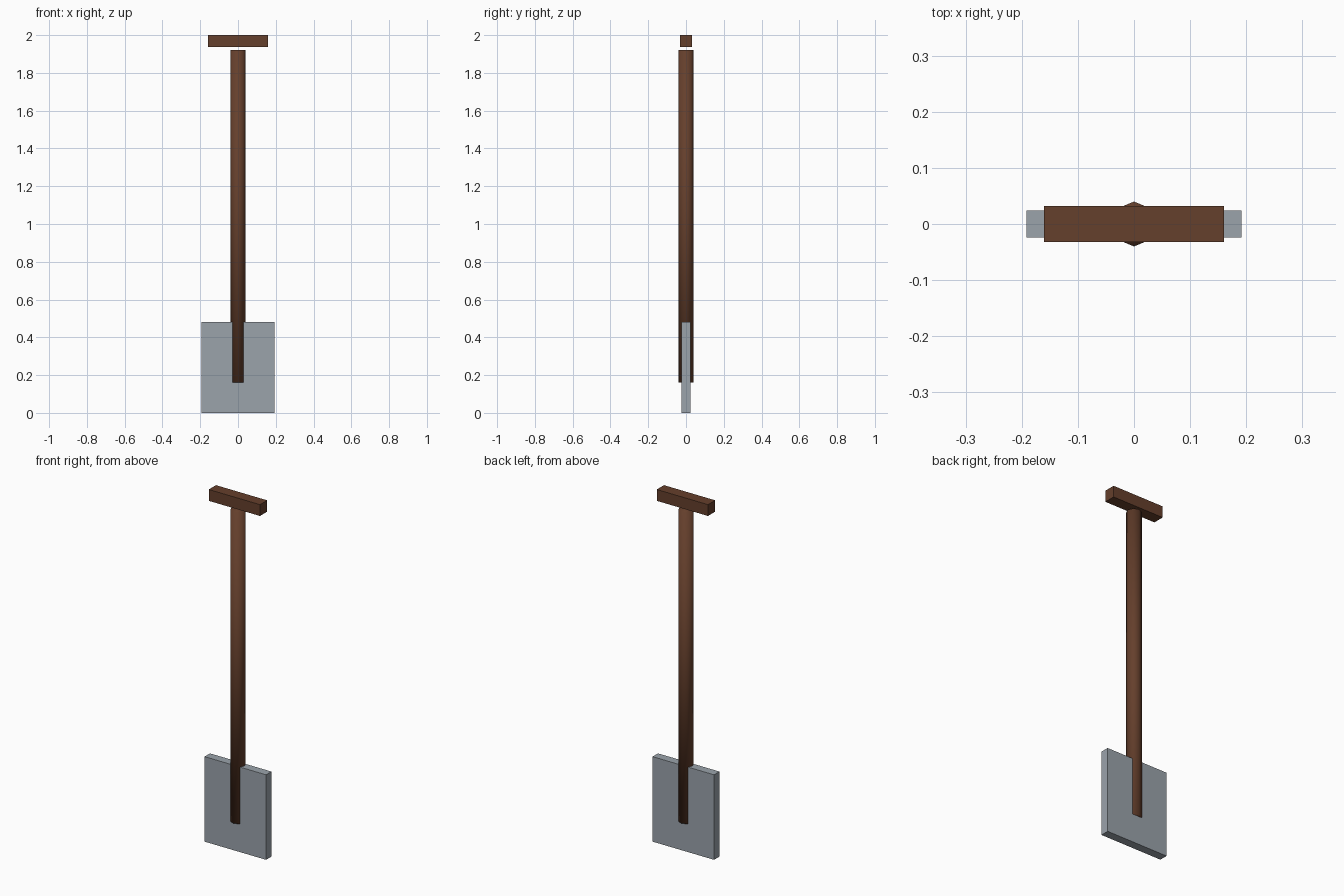
import bpy

default_cube = bpy.data.objects.get("Cube")
if default_cube:
    bpy.data.objects.remove(default_cube, do_unlink=True)


def make_material(name, rgb):
    mat = bpy.data.materials.new(name)
    mat.use_nodes = True
    color = (*rgb, 1.0)
    mat.diffuse_color = color
    bsdf = next(n for n in mat.node_tree.nodes if n.type == "BSDF_PRINCIPLED")
    bsdf.inputs["Base Color"].default_value = color
    return mat


def finish(name, mat):
    obj = bpy.context.object
    obj.name = obj.data.name = name
    obj.data.materials.append(mat)
    return obj


def add_box(name, size, z_bottom, mat):
    bpy.ops.mesh.primitive_cube_add(size=1, location=(0, 0, z_bottom + size[2] / 2))
    bpy.context.object.scale = size
    bpy.ops.object.transform_apply(location=False, rotation=False, scale=True)
    return finish(name, mat)


wood = make_material("brown wood", (0.130, 0.050, 0.025))
steel = make_material("grey steel", (0.328, 0.366, 0.407))

# Flat square blade
add_box("blade", (0.384, 0.048, 0.48), 0, steel)

# Cross grip floating just above the shaft
add_box("grip", (0.32, 0.064, 0.064), 1.936, wood)

# Eight-sided shaft, smooth all over, running down through the blade
bottom, top = 0.16, 1.92
bpy.ops.mesh.primitive_cylinder_add(vertices=8, radius=0.04, depth=top - bottom,
                                    location=(0, 0, (bottom + top) / 2))
bpy.ops.object.shade_smooth()
finish("shaft", wood)
